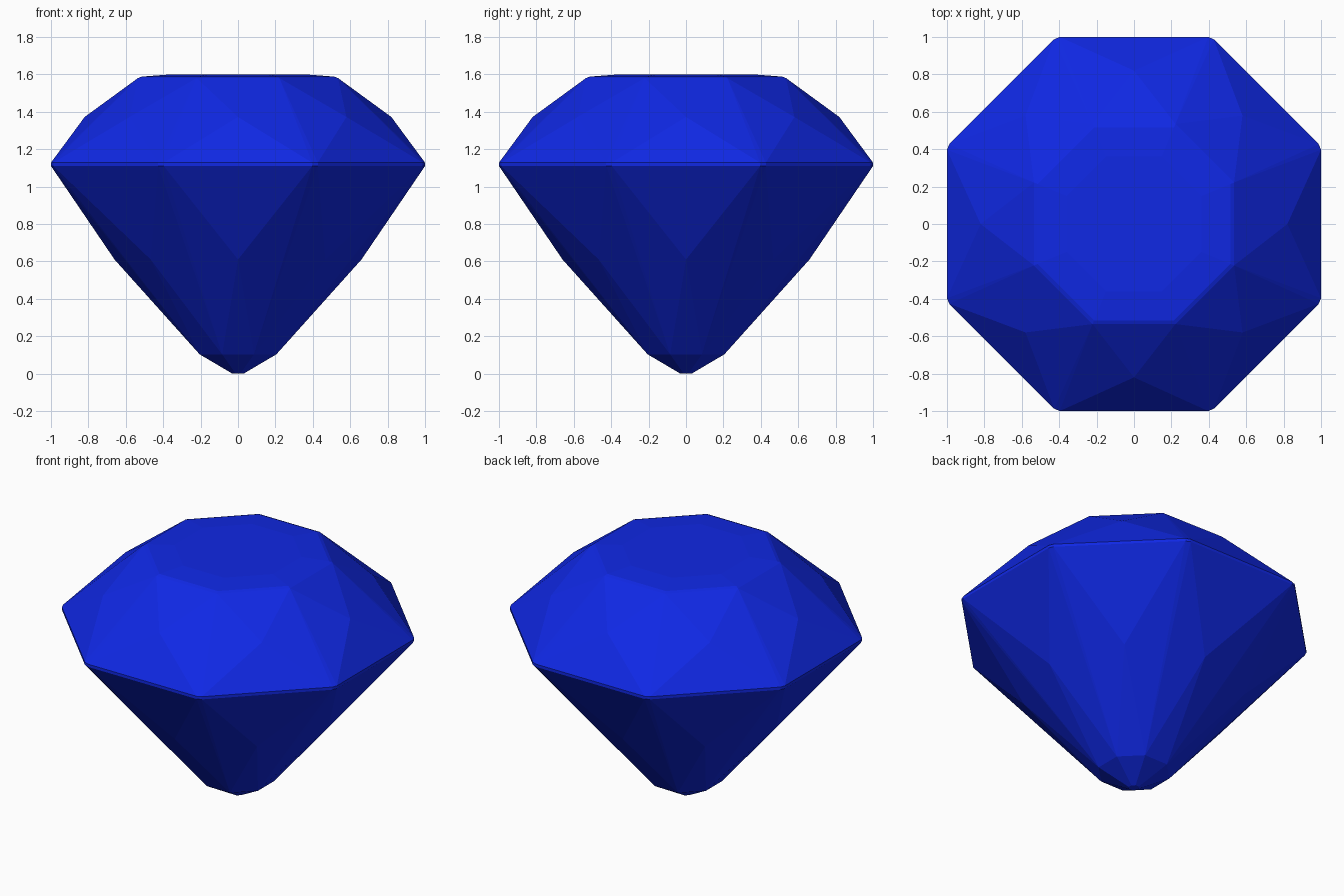
import bpy, bmesh, math

if "Cube" in bpy.data.objects:
    bpy.data.objects.remove(bpy.data.objects["Cube"])

HALF = math.pi / 8


def ring(bm, radius, z, offset, spread=0.0):
    """Eight points around the axis; spread splits each into a blunt corner."""
    for k in range(8):
        for s in ((-spread, spread) if spread else (0.0,)):
            a = k * math.pi / 4 + offset + s
            bm.verts.new((radius * math.cos(a), radius * math.sin(a), z))


def apothem(d):
    return d / math.cos(HALF)


bm = bmesh.new()
# table (top)
ring(bm, apothem(0.36), 1.60, HALF)
ring(bm, apothem(0.515), 1.588, HALF)
ring(bm, apothem(0.535), 1.58, HALF)
# crown facets
ring(bm, 0.82, 1.372, 0)
# girdle band with slightly blunt corners
flat = 1 / math.cos(HALF - 0.015)
ring(bm, flat, 1.128, HALF, 0.015)
ring(bm, flat, 1.11, HALF, 0.015)
# pavilion facets
ring(bm, 0.66, 0.61, 0)
# blunt culet (bottom)
ring(bm, apothem(0.205), 0.103, HALF)
ring(bm, apothem(0.03), 0.0, HALF)

# the cut stone is the convex hull of its facet corners
hull = bmesh.ops.convex_hull(bm, input=bm.verts[:])
loose = [v for v in bm.verts if not v.link_faces]
bmesh.ops.delete(bm, geom=loose, context='VERTS')
bmesh.ops.dissolve_limit(bm, angle_limit=math.radians(0.5),
                         verts=bm.verts[:], edges=bm.edges[:])
bmesh.ops.recalc_face_normals(bm, faces=bm.faces[:])

mesh = bpy.data.meshes.new("cut_gem")
bm.to_mesh(mesh)
bm.free()
gem = bpy.data.objects.new("cut_gem", mesh)
bpy.context.collection.objects.link(gem)

blue = bpy.data.materials.new("deep blue")
blue.diffuse_color = (0.005, 0.021, 0.78, 1)
blue.use_nodes = True
blue.node_tree.nodes["Principled BSDF"].inputs["Base Color"].default_value = blue.diffuse_color
mesh.materials.append(blue)
